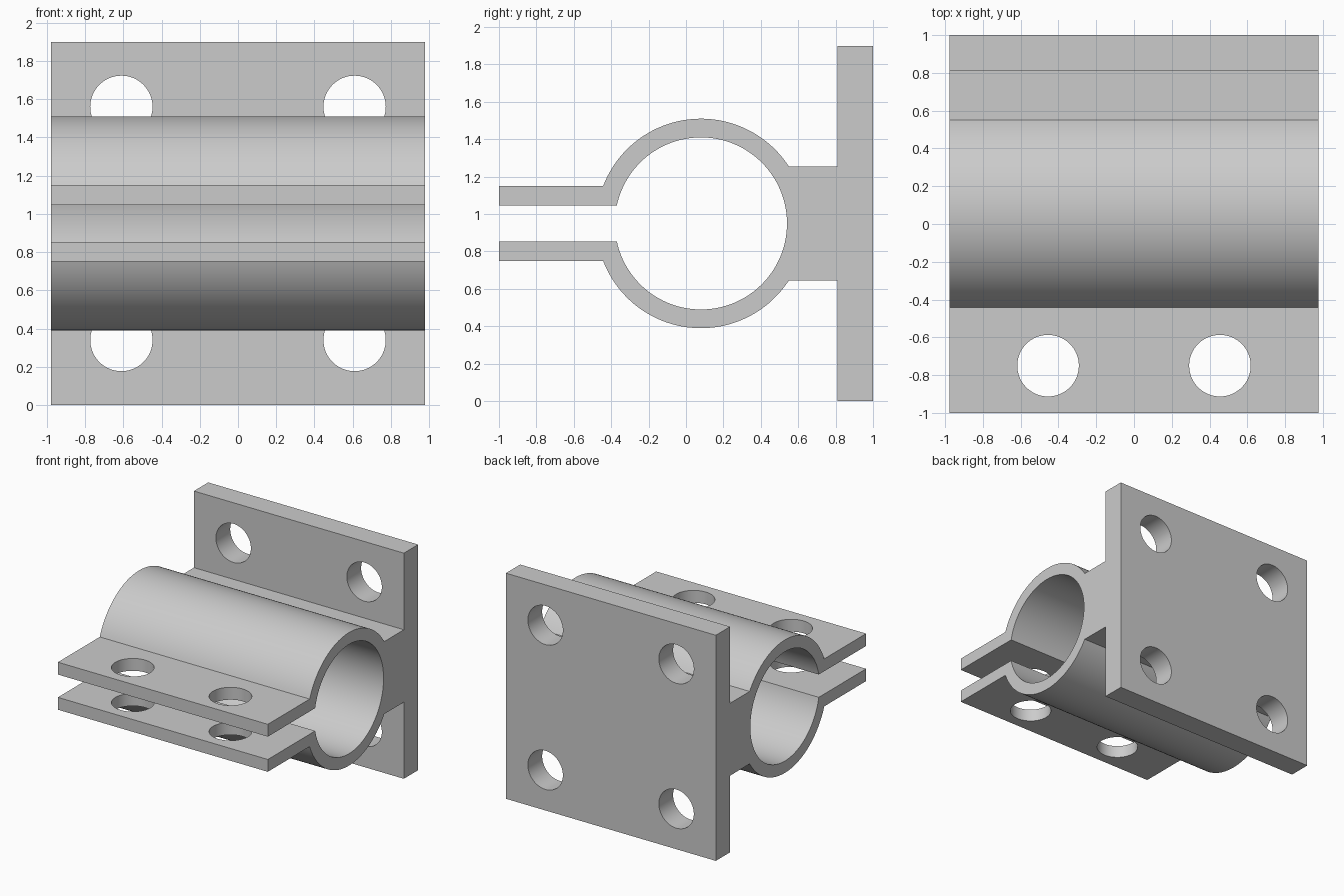
import bpy, bmesh
from math import asin, pi, sin, cos, radians

cube = bpy.data.objects.get("Cube")
if cube:
    bpy.data.objects.remove(cube, do_unlink=True)

HALF_W = 0.978           # half width along x
MID_Z = 0.95             # height of the tube axis
AXIS_Y = 0.08
R_OUT, R_IN = 0.56, 0.46
HOLE_R = 0.163
PLATE_Y = 0.81           # front face of the mounting plate
NECK, EAR_OUT, EAR_IN = 0.305, 0.2, 0.096   # half heights from the axis

grey = bpy.data.materials.new("plain grey")
grey.use_nodes = True
colour = (0.6, 0.6, 0.6, 1)
grey.diffuse_color = colour
grey.node_tree.nodes["Principled BSDF"].inputs["Base Color"].default_value = colour


def arc(radius, start, end, steps):
    angles = [start + (end - start) * i / steps for i in range(steps + 1)]
    return [(AXIS_Y + radius * cos(a), radius * sin(a)) for a in angles]


# Upper half of the side profile as (y, height above axis), then its mirror
upper = [(1, MID_Z), (PLATE_Y, MID_Z), (PLATE_Y, NECK)]
upper += arc(R_OUT, asin(NECK / R_OUT), pi - asin(EAR_OUT / R_OUT), 48)
upper += [(-1, EAR_OUT), (-1, EAR_IN)]
upper += arc(R_IN, pi - asin(EAR_IN / R_IN), 0, 64)
profile = upper + [(y, -h) for y, h in reversed(upper[:-1])]

# Clamp bracket: plate, neck, split tube and ears in one extrusion
bm = bmesh.new()
face = bm.faces.new([bm.verts.new((-HALF_W, y, MID_Z + h)) for y, h in profile])
extruded = bmesh.ops.extrude_face_region(bm, geom=[face])["geom"]
bmesh.ops.translate(bm, vec=(2 * HALF_W, 0, 0),
                    verts=[v for v in extruded if isinstance(v, bmesh.types.BMVert)])
bmesh.ops.recalc_face_normals(bm, faces=bm.faces)
mesh = bpy.data.meshes.new("clamp_bracket")
bm.to_mesh(mesh)
bm.free()
bracket = bpy.data.objects.new("clamp_bracket", mesh)
bpy.context.collection.objects.link(bracket)
mesh.materials.append(grey)


def drill(location, depth, tilt=0):
    """Cut one round bolt hole through the bracket."""
    bpy.ops.mesh.primitive_cylinder_add(vertices=64, radius=HOLE_R, depth=depth,
                                        location=location, rotation=(tilt, 0, 0))
    cutter = bpy.context.object
    cutter.name = "hole_cutter"
    cutter.hide_render = True
    cutter.data.materials.append(grey)
    cut = bracket.modifiers.new("bolt_hole", 'BOOLEAN')
    cut.operation = 'DIFFERENCE'
    cut.solver = 'EXACT'
    cut.object = cutter
    bpy.context.view_layer.objects.active = bracket
    bpy.ops.object.modifier_apply(modifier=cut.name)
    bpy.data.objects.remove(cutter, do_unlink=True)


for side in (-1, 1):
    drill((side * 0.455, -0.75, MID_Z), 0.8)              # through both ears
    for level in (-1, 1):                                 # plate corners
        drill((side * 0.61, 0.9, MID_Z + level * 0.61), 0.4, pi / 2)

# Smooth curved walls, crisp edges
bpy.ops.object.select_all(action='DESELECT')
bracket.select_set(True)
bpy.context.view_layer.objects.active = bracket
bpy.ops.object.shade_smooth_by_angle(angle=radians(30))
